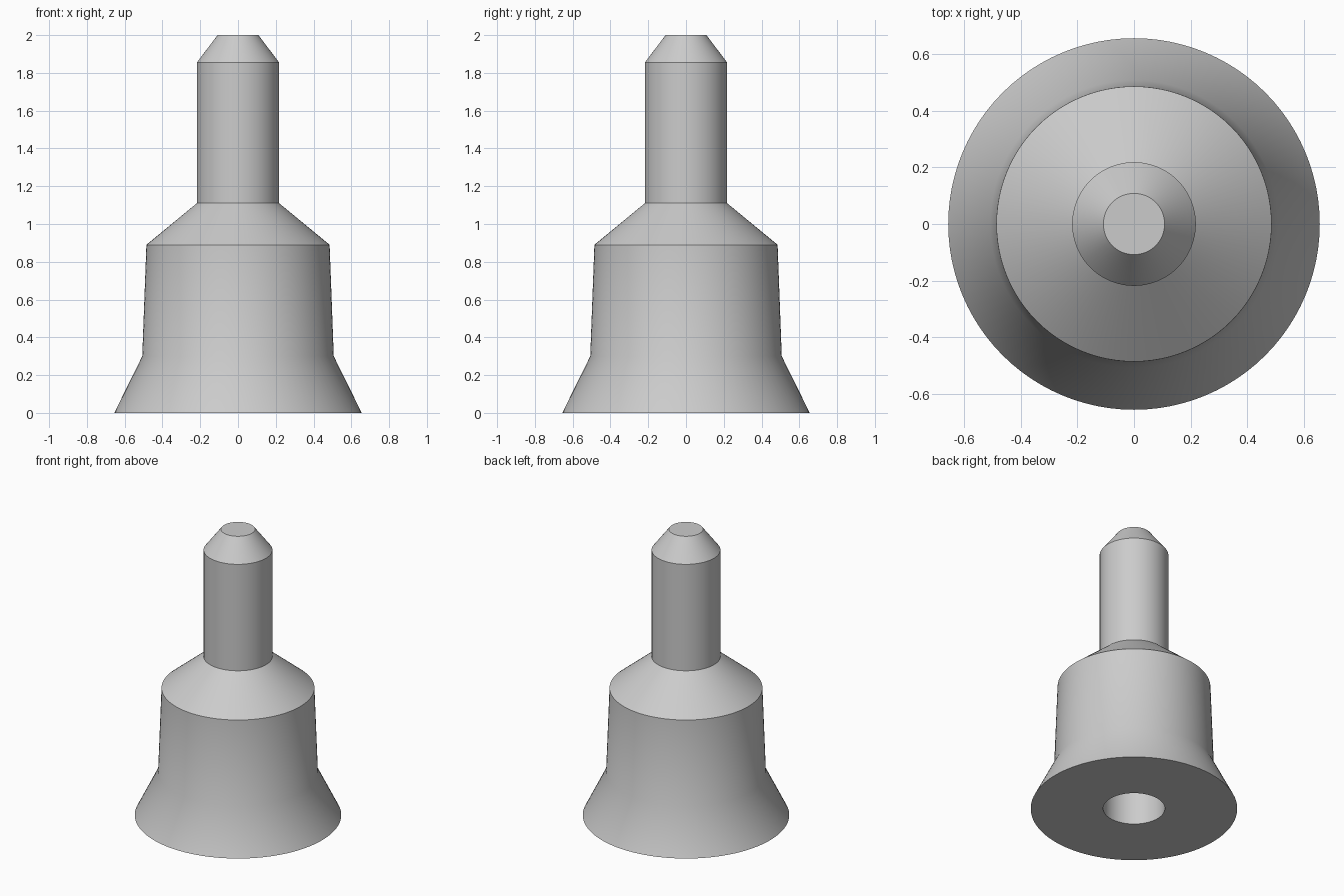
import bpy
import bmesh
import math

cube = bpy.data.objects.get("Cube")
if cube:
    bpy.data.objects.remove(cube, do_unlink=True)

SEGMENTS = 96

grey = bpy.data.materials.new("plain_grey")
grey.use_nodes = True
color = (0.6, 0.6, 0.6, 1)
grey.diffuse_color = color
grey.node_tree.nodes["Principled BSDF"].inputs["Base Color"].default_value = color


def lathe(name, profile):
    """Revolve a (radius, height) outline around z into a closed solid."""
    bm = bmesh.new()
    verts = [bm.verts.new((r, 0, z)) for r, z in profile]
    edges = [bm.edges.new(pair) for pair in zip(verts, verts[1:])]
    bmesh.ops.spin(bm, geom=verts + edges, cent=(0, 0, 0), axis=(0, 0, 1),
                   angle=math.tau, steps=SEGMENTS, use_merge=True)
    bmesh.ops.remove_doubles(bm, verts=bm.verts, dist=0.0001)
    bmesh.ops.recalc_face_normals(bm, faces=bm.faces)
    mesh = bpy.data.meshes.new(name)
    bm.to_mesh(mesh)
    bm.free()
    mesh.materials.append(grey)
    obj = bpy.data.objects.new(name, mesh)
    bpy.context.collection.objects.link(obj)
    return obj


# Flared base, tapered body, sloped shoulder, stem and chamfered tip
outer = [(0.655, 0), (0.507, 0.3), (0.485, 0.89), (0.218, 1.11),
         (0.218, 1.855), (0.108, 2), (0, 2)]
# Blind socket bored up from the underside
socket = [(0, 0.9), (0.196, 0.9), (0.196, 0)]

body = lathe("stepped_body", socket + outer)

bpy.ops.object.select_all(action="DESELECT")
body.select_set(True)
bpy.context.view_layer.objects.active = body
bpy.ops.object.shade_smooth_by_angle(angle=math.radians(30))
